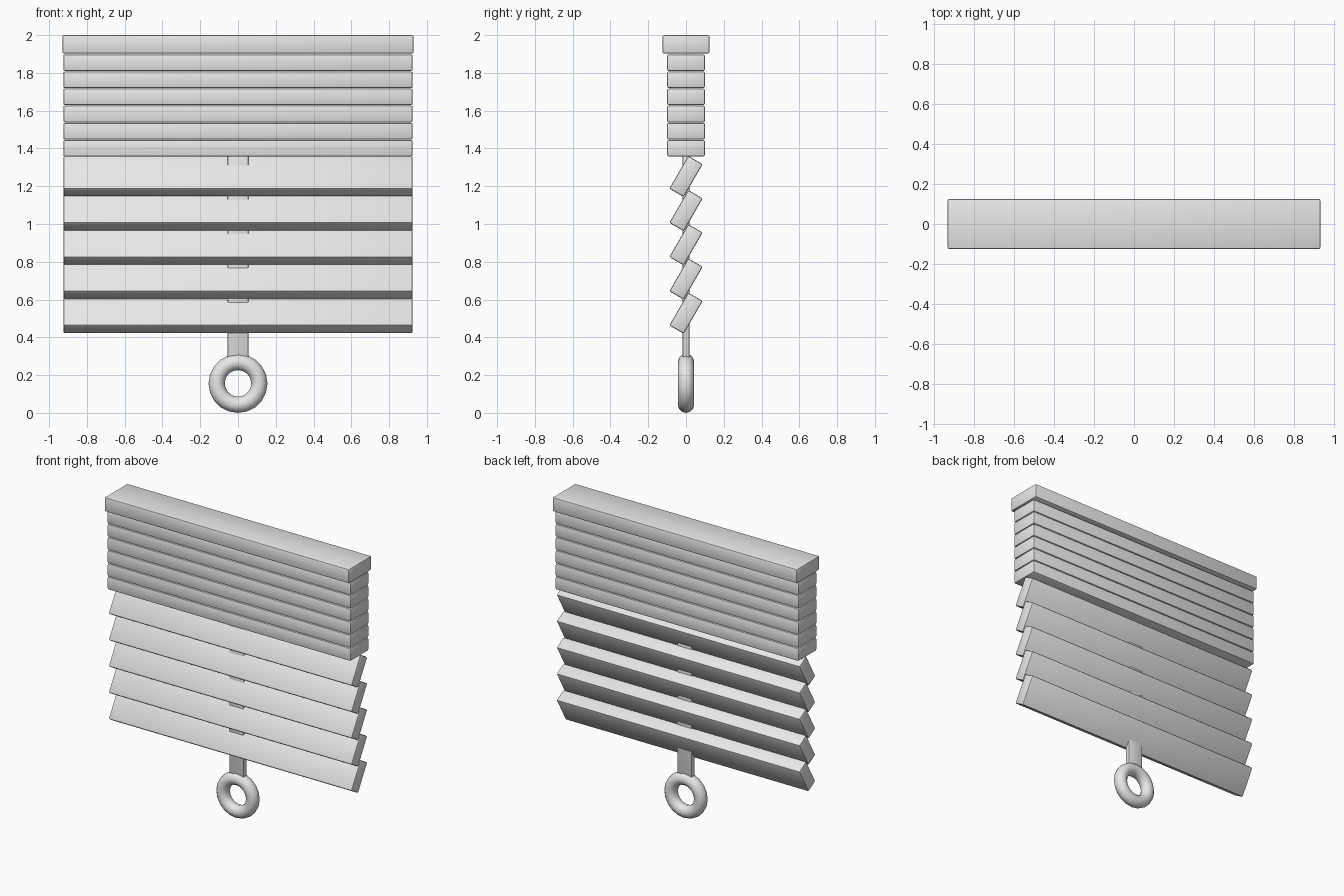
import bpy
import math

cube = bpy.data.objects.get("Cube")
if cube:
    bpy.data.objects.remove(cube, do_unlink=True)

grey = bpy.data.materials.new("light_grey")
grey.use_nodes = True
COLOUR = (0.8, 0.8, 0.8, 1.0)
grey.diffuse_color = COLOUR
grey.node_tree.nodes["Principled BSDF"].inputs["Base Color"].default_value = COLOUR


def finish(obj, name):
    obj.name = name
    obj.data.materials.append(grey)
    bpy.ops.object.shade_smooth_by_angle(angle=math.radians(35))
    return obj


def block(name, size, z, tilt=0.0, bevel=0.009):
    """Box with softened edges, centred on the z axis and tilted about x."""
    bpy.ops.mesh.primitive_cube_add(size=1, location=(0, 0, z))
    obj = bpy.context.object
    obj.scale = size
    bpy.ops.object.transform_apply(location=False, rotation=False, scale=True)
    mod = obj.modifiers.new("soft_edges", "BEVEL")
    mod.width = bevel
    mod.segments = 2
    bpy.ops.object.modifier_apply(modifier=mod.name)
    obj.rotation_euler.x = tilt
    return finish(obj, name)


SLAT = (1.85, 0.2, 0.088)

# Head rail
block("head_rail", (1.86, 0.25, 0.097), 1.9515)

# Gathered slats, lying flat under the rail
for i in range(6):
    block(f"stacked_slat_{i + 1}", SLAT, 1.854 - 0.0905 * i)

# Open slats, tipped down towards the front
for i in range(5):
    block(f"tilted_slat_{i + 1}", SLAT, 1.252 - 0.181 * i, math.radians(60))

# Flat pull tape running behind and through the slats
block("pull_tape", (0.112, 0.036, 1.1), 0.84, bevel=0.006)

# Pull ring
bpy.ops.mesh.primitive_torus_add(
    major_radius=0.113, minor_radius=0.043, major_segments=20, minor_segments=12,
    location=(0, 0, 0.156), rotation=(math.pi / 2, 0, 0))
finish(bpy.context.object, "pull_ring")
